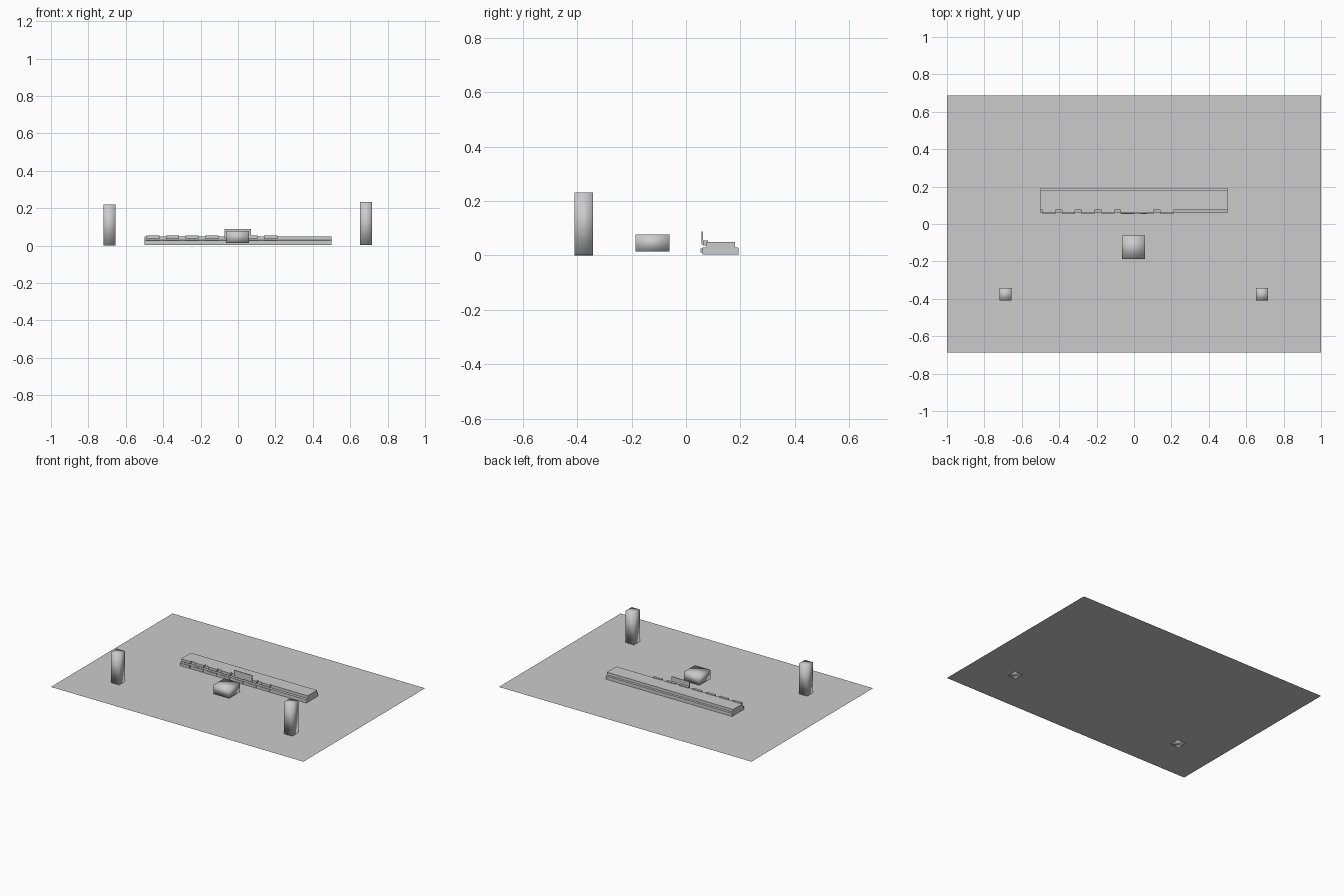
import bpy

if "Cube" in bpy.data.objects:
    bpy.data.objects.remove(bpy.data.objects["Cube"])

# One plain grey for the whole model
grey = bpy.data.materials.new("plain grey")
grey.diffuse_color = (0.6, 0.6, 0.6, 1)
grey.use_nodes = True
grey.node_tree.nodes["Principled BSDF"].inputs["Base Color"].default_value = grey.diffuse_color


def mesh_object(name, verts, faces, smooth=False):
    me = bpy.data.meshes.new(name)
    me.from_pydata(verts, [], faces)
    me.materials.append(grey)
    for p in me.polygons:
        p.use_smooth = smooth
    ob = bpy.data.objects.new(name, me)
    bpy.context.collection.objects.link(ob)
    return ob


def box(name, x, y, z, smooth=False):
    verts = [(a, b, c) for c in z for b in y for a in x]
    faces = [(0, 2, 3, 1), (4, 5, 7, 6), (0, 1, 5, 4),
             (2, 6, 7, 3), (0, 4, 6, 2), (1, 3, 7, 5)]
    return mesh_object(name, verts, faces, smooth)


def extrude_x(name, profile, x0, x1):
    """Sweep a y-z outline along x."""
    n = len(profile)
    verts = [(x, y, z) for x in (x0, x1) for y, z in profile]
    faces = [(i, (i + 1) % n, (i + 1) % n + n, i + n) for i in range(n)]
    faces = [tuple(reversed(f)) for f in faces]
    faces += [tuple(range(n))[::-1], tuple(range(n, 2 * n))]
    return mesh_object(name, verts, [f for f in faces])


# Thin floor sheet
G = 0.004
mesh_object("floor_sheet",
            [(-1, -0.688, G), (1, -0.688, G), (1, 0.688, G), (-1, 0.688, G)],
            [(0, 1, 2, 3)])

# Two upright towers near the front corners, softly shaded
box("left_tower", (-0.72, -0.655), (-0.41, -0.342), (0.0, 0.221), True)
box("right_tower", (0.652, 0.717), (-0.41, -0.342), (0.004, 0.232), True)

# Low block hovering just above the floor
box("centre_block", (-0.064, 0.06), (-0.186, -0.061), (0.014, 0.077), True)

# Long stepped bar: wide base and narrower upper tier
extrude_x("long_bar",
          [(0.06, G), (0.193, G), (0.193, 0.028), (0.181, 0.03),
           (0.181, 0.05), (0.075, 0.05), (0.075, 0.03), (0.06, 0.028)],
          -0.5, 0.5)

# Repeating raised tiles in two rows along the front of the bar
for i in range(7):
    x = -0.49 + 0.105 * i
    box("upper_tile", (x, x + 0.07), (0.062, 0.08), (0.036, 0.054))
    box("lower_tile", (x, x + 0.07), (0.054, 0.062), (0.01, 0.026))

# Upright plate on a small bracket at the middle of the bar
box("upright_plate", (-0.073, 0.07), (0.057, 0.062), (0.045, 0.088))
box("plate_bracket", (-0.073, 0.07), (0.057, 0.08), (0.041, 0.046))
